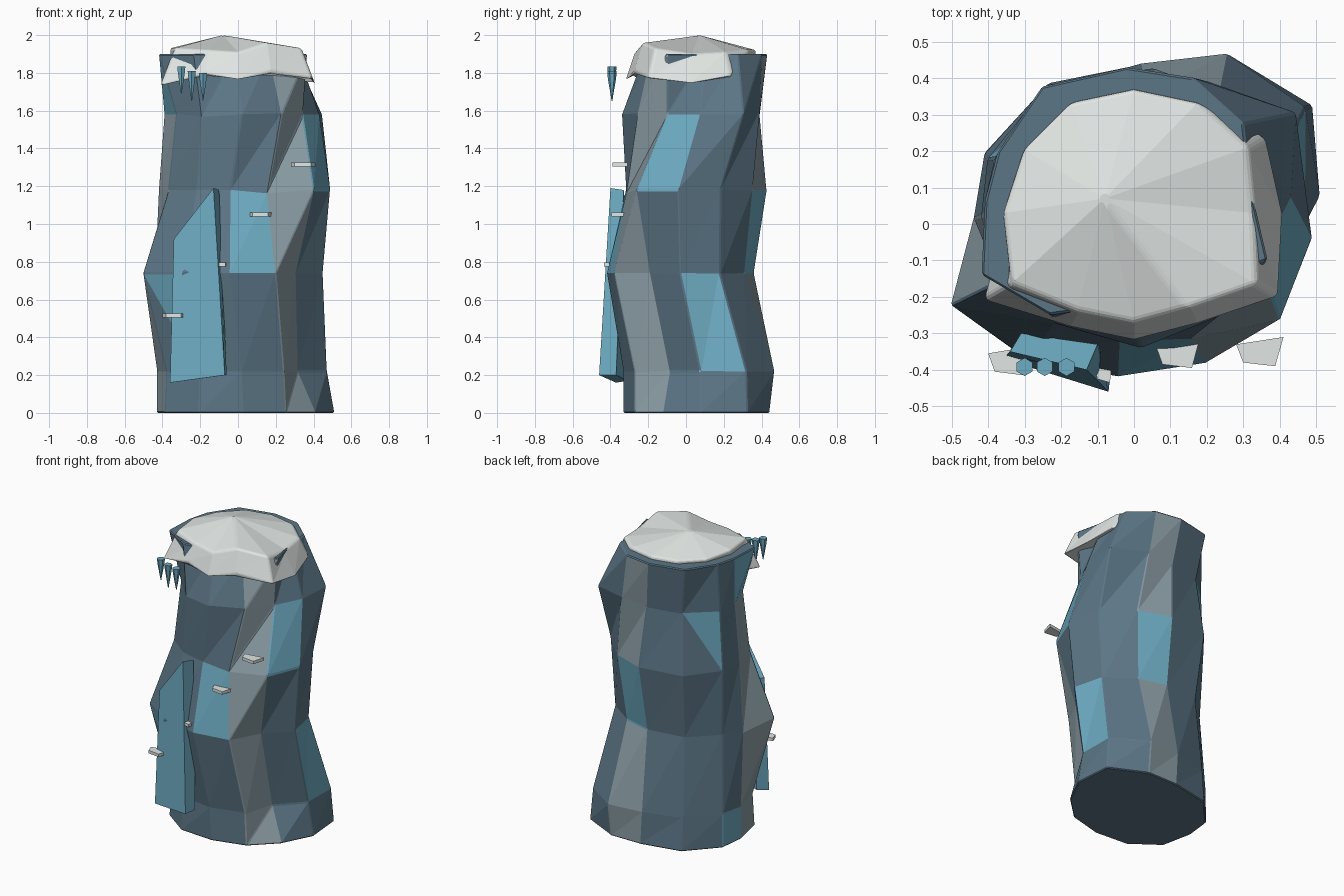
import bpy, bmesh
from math import radians, sin, cos

cube = bpy.data.objects.get("Cube")
if cube:
    bpy.data.objects.remove(cube, do_unlink=True)


def material(name, rgb):
    mat = bpy.data.materials.new(name)
    mat.use_nodes = True
    colour = (*rgb, 1)
    mat.diffuse_color = colour
    mat.node_tree.nodes["Principled BSDF"].inputs["Base Color"].default_value = colour
    return mat


ROCK = material("slate rock", (.107, .181, .239))
GREY = material("weathered grey rock", (.262, .342, .381))
ICE = material("glacier ice", (.156, .413, .546))
SNOW = material("packed snow", (.75, .79, .77))
SIDES = 12


def finish(name, bm, materials, bevel=0, segments=1):
    """Turn a bmesh into a flat shaded object with an optional small bevel."""
    bmesh.ops.recalc_face_normals(bm, faces=bm.faces)
    mesh = bpy.data.meshes.new(name)
    bm.to_mesh(mesh)
    bm.free()
    for mat in materials:
        mesh.materials.append(mat)
    obj = bpy.data.objects.new(name, mesh)
    bpy.context.collection.objects.link(obj)
    if bevel:
        mod = obj.modifiers.new("soft edges", "BEVEL")
        mod.width = bevel
        mod.segments = segments
        mod.limit_method = "ANGLE"
        mod.angle_limit = radians(25)
    return obj


def ring(bm, centre, heights, radii, turn):
    """One irregular ring of vertices around a centre."""
    verts = []
    for i, r in enumerate(radii):
        a = radians(360 / SIDES * i + turn[i])
        verts.append(bm.verts.new((centre[0] + r * cos(a),
                                   centre[1] + r * sin(a), heights[i])))
    return verts


def skin(bm, rings, rule, flipped=()):
    """Join rings with split quads; rule(column, row, half) picks the material."""
    for j, (low, high) in enumerate(zip(rings, rings[1:])):
        for i in range(SIDES):
            k = (i + 1) % SIDES
            if (i, j) in flipped:
                halves = (low[i], low[k], high[i]), (low[k], high[k], high[i])
            else:
                halves = (low[i], low[k], high[k]), (low[i], high[k], high[i])
            for half, tri in enumerate(halves):
                bm.faces.new(tri).material_index = rule(i, j, half)


def prism(name, front, back, mat):
    """Solid between two outlines with the same number of points."""
    bm = bmesh.new()
    a = [bm.verts.new(p) for p in front]
    b = [bm.verts.new(p) for p in back]
    bm.faces.new(a)
    bm.faces.new(b[::-1])
    for i in range(len(a)):
        k = (i + 1) % len(a)
        bm.faces.new((a[i], b[i], b[k], a[k]))
    return finish(name, bm, [mat])


# Rock pillar: height, twist, centre, then radii anticlockwise from +x
LAYERS = [
    (0, 0, (.03, .06), (.48, .53, .44, .38, .42, .46, .46, .48, .44, .39, .40, .42)),
    (.22, 0, (.02, .06), (.45, .52, .47, .38, .40, .45, .45, .46, .42, .39, .40, .33)),
    (.74, -6, (0, 0), (.45, .44, .38, .36, .39, .42, .44, .55, .475, .42, .43, .36)),
    (1.18, -7, (0, 0), (.49, .47, .44, .43, .45, .44, .42, .40, .35, .32, .35, .48)),
    (1.58, 0, (.02, .06), (.41, .49, .38, .33, .36, .42, .41, .4, .4, .40, .38, .36)),
    (1.9, 0, (-.02, .09), (.34, .37, .36, .34, .37, .37, .39, .46, .4, .31, .33, .43)),
]
COLUMN_TURN = (2, 0, 0, 0, 9, 13, 4, 0, -2, 0, 4, 4)
HALF_ICE = {(4, 3), (7, 1)}


def rock_colour(i, j, half):
    if (i + 5 * j) % 7 == 5:
        return 0 if (i, j) in HALF_ICE and half == 0 else 2
    return 1 if i % 4 == 2 else 0


bm = bmesh.new()
rings = [ring(bm, c, [z] * SIDES, r, [t + twist for t in COLUMN_TURN])
         for z, twist, c, r in LAYERS]
skin(bm, rings, rock_colour, HALF_ICE)
bm.faces.new(rings[0][::-1])
bm.faces.new(rings[-1])
finish("rock_pillar", bm, [ROCK, GREY, ICE], .006)

# Snow cap: wavy skirt, shoulder ring and a low off-centre peak
STRAIGHT = [0] * SIDES
bm = bmesh.new()
skirt = ring(bm, (0, .03), [1.74, 1.78, 1.8, 1.76, 1.8, 1.78, 1.78, 1.73, 1.8, 1.76, 1.81, 1.77],
             (.41, .42, .34, .33, .33, .33, .35, .48, .36, .35, .35, .46), STRAIGHT)
shoulder = ring(bm, (0, .03), [1.9, 1.91, 1.92, 1.92, 1.92, 1.92, 1.93, 1.93, 1.92, 1.91, 1.96, 1.93],
                (.33, .36, .35, .34, .35, .35, .36, .39, .31, .3, .3, .39), STRAIGHT)
skin(bm, [skirt, shoulder], lambda i, j, half: 0)
peak = bm.verts.new((-.08, .07, 2))
for i in range(SIDES):
    bm.faces.new((shoulder[i], shoulder[(i + 1) % SIDES], peak))
bm.faces.new(skirt[::-1])
finish("snow_cap", bm, [SNOW], .014, 3)

# Leaning ice slab on the front
prism("ice_slab",
      [(-.36, -.37, .16), (-.07, -.46, .2), (-.13, -.4, 1.19), (-.34, -.35, .92)],
      [(-.31, -.31, .17), (-.06, -.37, .2), (-.1, -.33, 1.18), (-.31, -.3, .92)],
      ICE)

# Thin snow ledges, tapering outwards
for n, (x, y, z, w) in enumerate([(.345, -.35, 1.315, .065), (.12, -.355, 1.05, .06),
                                  (-.34, -.375, .515, .06), (-.083, -.395, .785, .026)]):
    outline = [(x - w, y + .02), (x + w, y + .04), (x + w * .65, y - .04), (x - w * .7, y - .03)]
    prism(f"snow_ledge_{n + 1}", [(px, py, z - .01) for px, py in outline],
          [(px, py, z + .01) for px, py in outline], SNOW)

# Hanging icicles: short collar over a long tapered point
for n, (x, top, tip) in enumerate([(-.3, 1.835, 1.69), (-.245, 1.81, 1.65), (-.185, 1.8, 1.655)]):
    bm = bmesh.new()
    levels = []
    for z, r in ((top, .025), (top - .035, .021), (tip, .002)):
        levels.append([bm.verts.new((x + r * sin(radians(60 * i)),
                                     -.392 + r * cos(radians(60 * i)), z))
                       for i in range(6)])
    for a, b in zip(levels, levels[1:]):
        for i in range(6):
            bm.faces.new((a[i], a[i - 1], b[i - 1], b[i]))
    bm.faces.new(levels[0])
    bm.faces.new(levels[-1])
    finish(f"icicle_{n + 1}", bm, [ICE])
